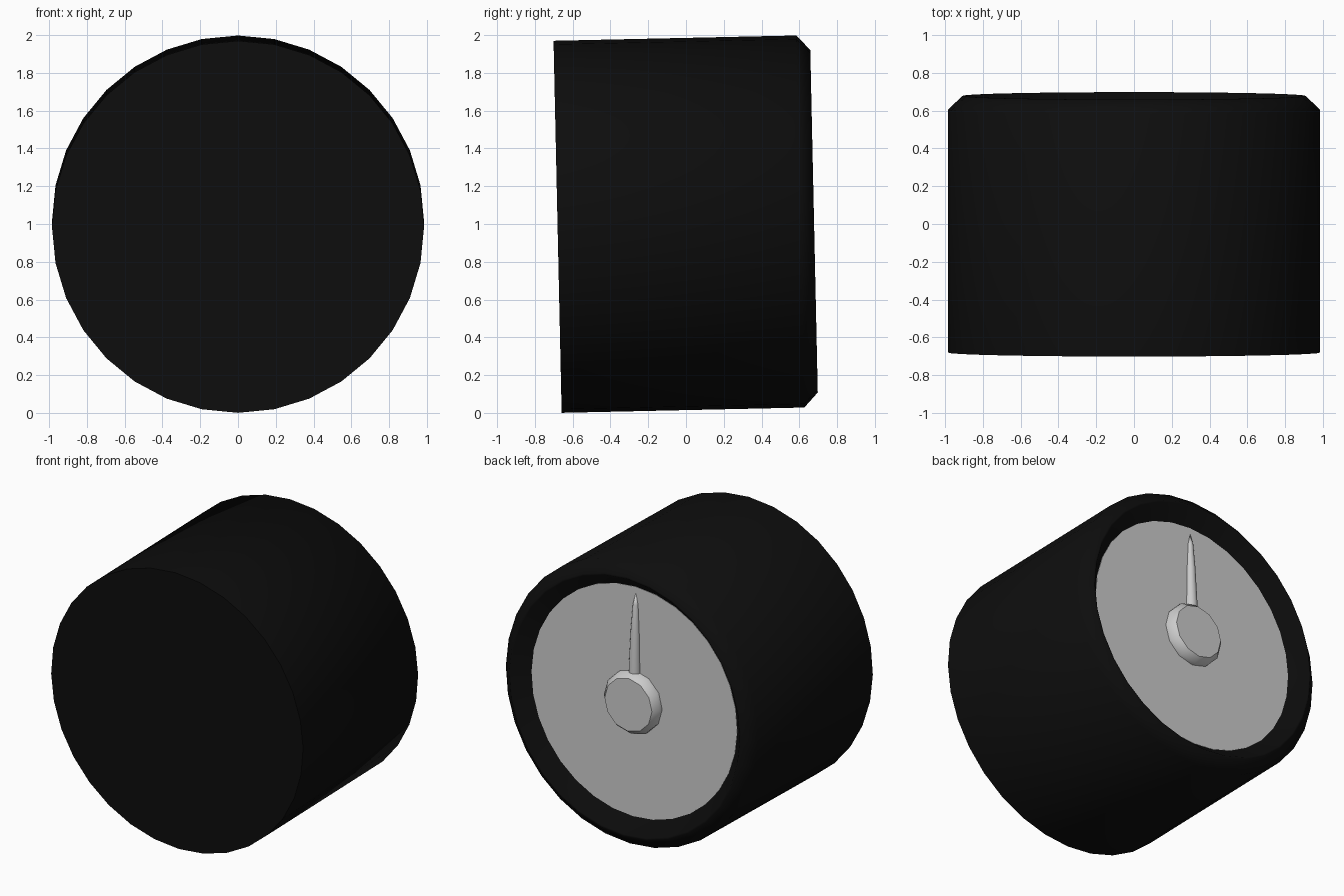
import bpy, bmesh
from math import sin, cos, pi, radians
from mathutils import Matrix

if "Cube" in bpy.data.objects:
    bpy.data.objects.remove(bpy.data.objects["Cube"])

# whole gauge leans slightly: axis runs along y, centre at z = 1
TILT = Matrix.Translation((0, 0, 1)) @ Matrix.Rotation(radians(1.25), 4, 'X')

black = bpy.data.materials.new("black")
black.diffuse_color = (0.004, 0.004, 0.004, 1)
black.use_nodes = True
black.node_tree.nodes["Principled BSDF"].inputs["Base Color"].default_value = black.diffuse_color


def lathe(name, profile, sides, local=Matrix(), mat=None, angle=50):
    """Spin (radius, y) points round the y axis; radius 0 closes with a cap."""
    bm = bmesh.new()
    rings = []
    for r, y in profile:
        if r == 0:
            rings.append([bm.verts.new((0, y, 0))])
        else:
            rings.append([bm.verts.new((r * sin(2 * pi * i / sides), y, r * cos(2 * pi * i / sides)))
                          for i in range(sides)])
    for a, b in zip(rings, rings[1:]):
        for i in range(sides):
            j = (i + 1) % sides
            if len(a) == 1:
                bm.faces.new((a[0], b[j], b[i]))
            elif len(b) == 1:
                bm.faces.new((a[i], a[j], b[0]))
            else:
                bm.faces.new((a[i], a[j], b[j], b[i]))
    bmesh.ops.recalc_face_normals(bm, faces=bm.faces)
    me = bpy.data.meshes.new(name)
    bm.to_mesh(me)
    bm.free()
    ob = bpy.data.objects.new(name, me)
    bpy.context.collection.objects.link(ob)
    me.transform(TILT @ local)
    if mat:
        me.materials.append(mat)
    bpy.ops.object.select_all(action='DESELECT')
    ob.select_set(True)
    bpy.context.view_layer.objects.active = ob
    bpy.ops.object.shade_smooth_by_angle(angle=radians(angle))
    return ob


# housing: closed front, chamfered rim, bevel going in to the dial, floor under the dial
lathe("housing", [(0, -0.68), (0.985, -0.68), (0.985, 0.605), (0.907, 0.678),
                  (0.895, 0.678), (0.805, 0.574), (0, 0.574)], 32, mat=black)

# dial face, a hair in front of the housing floor
lathe("dial_face", [(0, 0.57), (0.804, 0.57), (0.804, 0.577), (0, 0.577)], 32)

# centre hub
lathe("hub", [(0, 0.56), (0.218, 0.56), (0.218, 0.605), (0.185, 0.645), (0, 0.645)], 12)

# needle: slim tapered spike pointing up, half sunk in the dial
needle_axis = Matrix.Translation((0, 0.575, 0)) @ Matrix.Rotation(pi / 2, 4, 'X')
lathe("needle", [(0, 0.1), (0.043, 0.1), (0.041, 0.25), (0.032, 0.5), (0.02, 0.68), (0, 0.765)],
      10, needle_axis)
